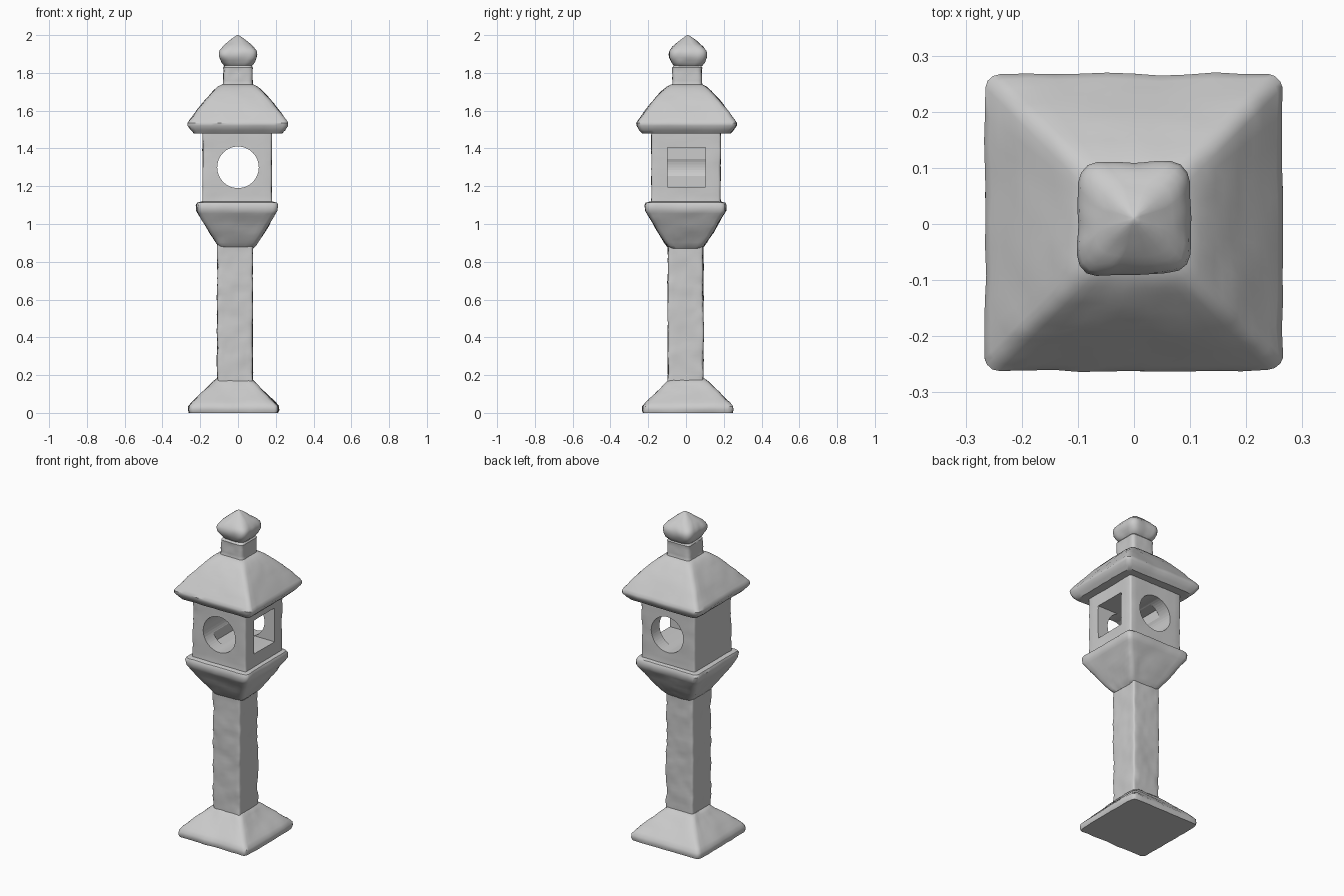
import bpy, bmesh, math
from mathutils import Vector, noise

if "Cube" in bpy.data.objects:
    bpy.data.objects.remove(bpy.data.objects["Cube"])


def square_ring(h, r, n=10, arc=3):
    """Points of a rounded square of half-width h; flag marks corner points."""
    r = min(r, h * 0.6)
    pts = []
    for k in range(4):
        a0 = k * math.pi / 2
        cx, cy = [(1, 1), (-1, 1), (-1, -1), (1, -1)][k]
        core = Vector((cx, cy)) * (h - r)
        for i in range(arc + 1):
            a = a0 + i * math.pi / 2 / arc
            pts.append((core + Vector((math.cos(a), math.sin(a))) * r, True))
        start = pts[-1][0]
        nx, ny = [(-1, 1), (-1, -1), (1, -1), (1, 1)][k]
        end = Vector((nx, ny)) * (h - r)
        a1 = a0 + math.pi / 2
        end += Vector((math.cos(a1), math.sin(a1))) * r
        for i in range(1, n):
            pts.append((start.lerp(end, i / n), False))
    return pts


def smooth_by_angle(ob, deg=40):
    bpy.ops.object.select_all(action='DESELECT')
    ob.select_set(True)
    bpy.context.view_layer.objects.active = ob
    bpy.ops.object.shade_smooth_by_angle(angle=math.radians(deg))


def stone(name, profile, centre=(0, 0), r=0.02, rough=0.004, step=0.022):
    """Loft rounded squares up a (half-width, z) profile, worn with noise."""
    rings = [profile[0]]
    for (h0, z0), (h1, z1) in zip(profile, profile[1:]):
        k = max(1, round(math.hypot(h1 - h0, z1 - z0) / step))
        rings += [(h0 + (h1 - h0) * i / k, z0 + (z1 - z0) * i / k)
                  for i in range(1, k + 1)]
    bm = bmesh.new()
    loops = []
    for h, z in rings:
        loop = []
        for p, corner in square_ring(h, r):
            q = Vector((p.x, p.y, z))
            d = noise.noise(q * 9) * 0.7 + noise.noise(q * 24) * 0.5
            if corner:
                d -= 0.8 * max(0, noise.noise(q * 20 + Vector((5, 3, 1))))
            s = 1 + rough * d / max(h, 0.05)
            loop.append(bm.verts.new((p.x * s + centre[0], p.y * s + centre[1], z)))
        loops.append(loop)
    n = len(loops[0])
    for a, b in zip(loops, loops[1:]):
        for i in range(n):
            bm.faces.new((a[i], a[(i + 1) % n], b[(i + 1) % n], b[i]))
    bm.faces.new(loops[0][::-1])
    bm.faces.new(loops[-1])
    bmesh.ops.recalc_face_normals(bm, faces=bm.faces)
    me = bpy.data.meshes.new(name)
    bm.to_mesh(me)
    bm.free()
    ob = bpy.data.objects.new(name, me)
    bpy.context.collection.objects.link(ob)
    smooth_by_angle(ob)
    return ob


def cut(target, cutter):
    cutter.hide_render = True
    m = target.modifiers.new("cut", 'BOOLEAN')
    m.operation, m.solver, m.object = 'DIFFERENCE', 'EXACT', cutter
    bpy.context.view_layer.objects.active = target
    bpy.ops.object.modifier_apply(modifier=m.name)
    bpy.data.objects.remove(cutter)


# Flared foot
stone("foot", [(0.235, 0), (0.24, 0.015), (0.238, 0.035), (0.222, 0.055),
               (0.185, 0.09), (0.135, 0.14), (0.108, 0.168), (0.09, 0.182)],
      (-0.024, 0.01), r=0.025, rough=0.008)

# Square post
stone("post", [(0.094, 0.15), (0.094, 0.89)], (-0.016, -0.002), r=0.012, rough=0.006)

# Platform flaring up from the post
stone("platform", [(0.085, 0.87), (0.1, 0.885), (0.145, 0.955), (0.195, 1.04),
                   (0.212, 1.07), (0.215, 1.1), (0.208, 1.113), (0.19, 1.118)],
      (-0.006, -0.002), r=0.025, rough=0.007)

# Light chamber: round hole front to back, square window on the right side
chamber = stone("light_chamber", [(0.186, 1.1), (0.183, 1.13), (0.183, 1.5)],
                (-0.004, 0), r=0.012, rough=0.004)
bpy.ops.mesh.primitive_cylinder_add(vertices=48, radius=0.11, depth=0.6,
                                    location=(0, 0, 1.3),
                                    rotation=(math.pi / 2, 0, 0))
cut(chamber, bpy.context.object)
bpy.ops.mesh.primitive_cube_add(size=1, location=(0.1, 0.002, 1.3))
window = bpy.context.object
window.scale = (0.4, 0.2, 0.208)
bpy.context.view_layer.update()
cut(chamber, window)
smooth_by_angle(chamber)

# Hipped roof
stone("roof", [(0.17, 1.482), (0.232, 1.48), (0.248, 1.497), (0.264, 1.52),
               (0.265, 1.535), (0.255, 1.55), (0.213, 1.607), (0.172, 1.658),
               (0.13, 1.705), (0.105, 1.727), (0.085, 1.738), (0.06, 1.742)],
      (0, 0.003), r=0.025, rough=0.006)

# Finial: square neck and pointed bud
stone("finial_neck", [(0.085, 1.725), (0.078, 1.745), (0.077, 1.815),
                      (0.079, 1.828), (0.07, 1.84), (0.06, 1.845)],
      (0, 0.006), r=0.02, rough=0.005, step=0.015)
stone("finial_bud", [(0.06, 1.828), (0.075, 1.838), (0.088, 1.855), (0.098, 1.88),
                     (0.1, 1.9), (0.096, 1.918), (0.08, 1.94), (0.055, 1.962),
                     (0.03, 1.982), (0.012, 1.995), (0.003, 2.0)],
      (0, 0.01), r=0.035, rough=0.006, step=0.015)
